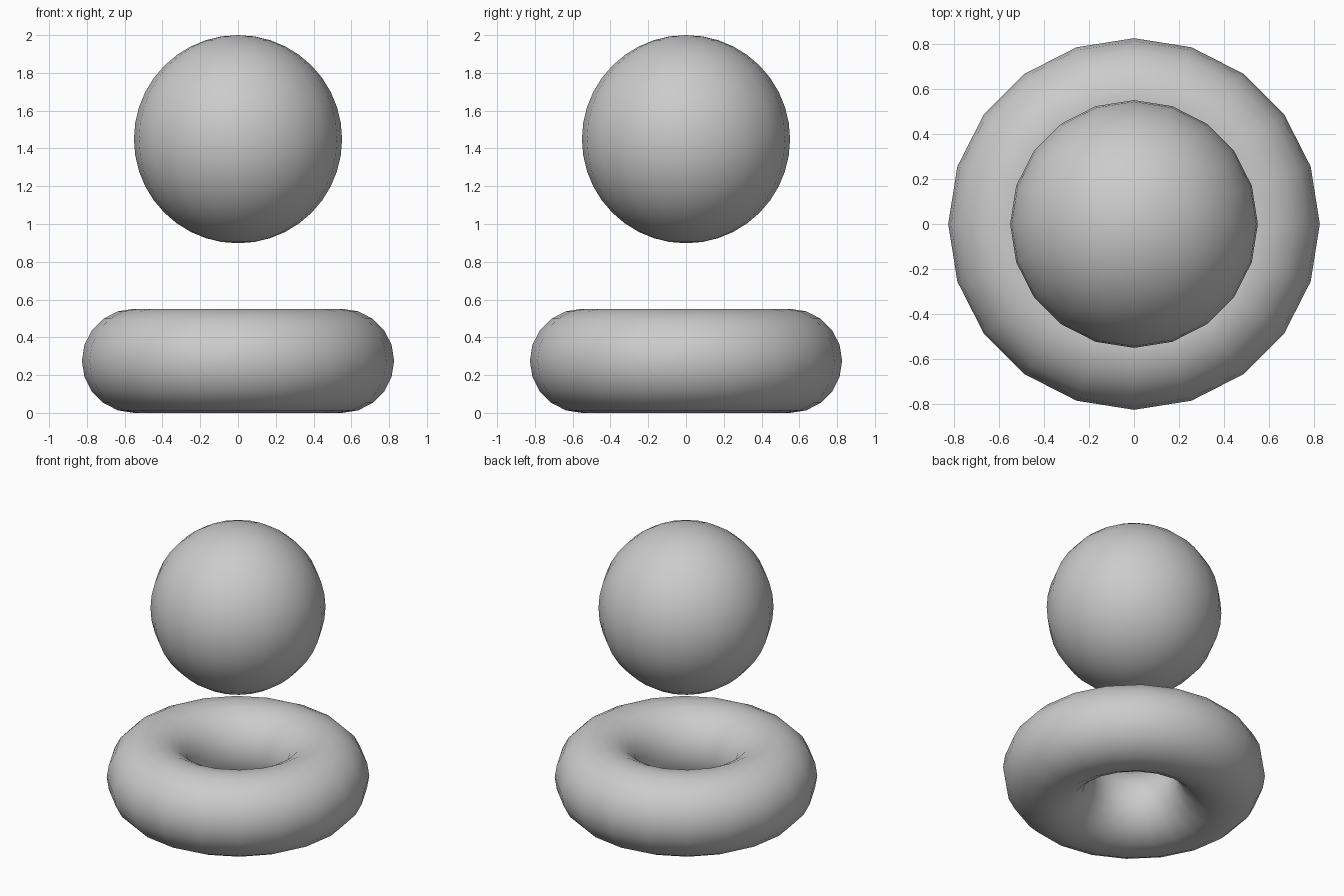
import bpy

if "Cube" in bpy.data.objects:
    bpy.data.objects.remove(bpy.data.objects["Cube"])

R = 0.551          # ball radius, also the ring's main radius
TUBE = R / 2       # ring tube radius

# Ring resting on the ground
bpy.ops.mesh.primitive_torus_add(major_segments=20, minor_segments=20,
                                 major_radius=R, minor_radius=TUBE,
                                 location=(0, 0, TUBE))
ring = bpy.context.object
ring.name = "ring"
bpy.ops.object.shade_smooth()

# Ball floating above the ring
bpy.ops.mesh.primitive_uv_sphere_add(segments=20, ring_count=20, radius=R,
                                     location=(0, 0, 2 - R))
ball = bpy.context.object
ball.name = "ball"
bpy.ops.object.shade_smooth()
